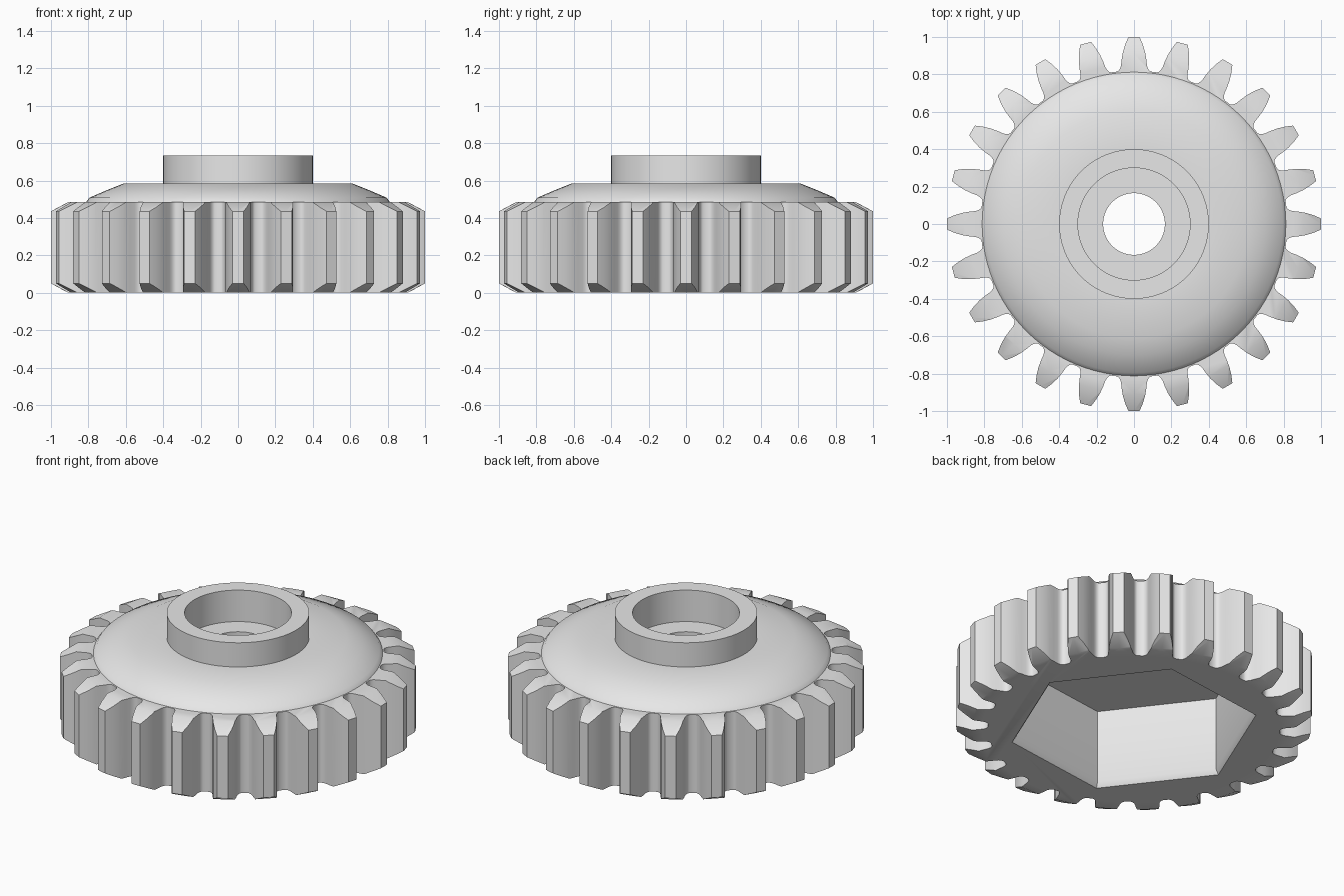
import bpy, bmesh
from math import radians, pi, sin, cos
from mathutils import Matrix, Vector

TEETH = 24
FACE_Z = 0.485          # top of the toothed ring

cube = bpy.data.objects.get("Cube")
if cube:
    bpy.data.objects.remove(cube, do_unlink=True)

grey = bpy.data.materials.new("plain_grey")
grey.use_nodes = True
grey.diffuse_color = (0.8, 0.8, 0.8, 1)
grey.node_tree.nodes["Principled BSDF"].inputs["Base Color"].default_value = (0.8, 0.8, 0.8, 1)


def make_object(name, bm):
    bmesh.ops.recalc_face_normals(bm, faces=bm.faces)
    mesh = bpy.data.meshes.new(name)
    bm.to_mesh(mesh)
    bm.free()
    mesh.materials.append(grey)
    obj = bpy.data.objects.new(name, mesh)
    bpy.context.collection.objects.link(obj)
    return obj


def loft(name, rings, caps=True, closed=False):
    """Skin a stack of equally long point rings."""
    bm = bmesh.new()
    loops = [[bm.verts.new(p) for p in ring] for ring in rings]
    pairs = list(zip(loops, loops[1:]))
    if closed:
        pairs.append((loops[-1], loops[0]))
    for a, b in pairs:
        for i in range(len(a)):
            j = (i + 1) % len(a)
            bm.faces.new((a[i], a[j], b[j], b[i]))
    if caps:
        bm.faces.new(loops[0])
        bm.faces.new(loops[-1])
    return make_object(name, bm)


def circle(r, z, n=96, start=0.0):
    return [Vector((r * cos(start + 2 * pi * i / n), r * sin(start + 2 * pi * i / n), z))
            for i in range(n)]


def boolean(obj, cutter, operation):
    mod = obj.modifiers.new(operation.lower(), "BOOLEAN")
    mod.operation = operation
    mod.solver = "EXACT"
    mod.object = cutter
    bpy.context.view_layer.objects.active = obj
    bpy.ops.object.modifier_apply(modifier=mod.name)
    bpy.data.objects.remove(cutter, do_unlink=True)


# Toothed ring: half a tooth outline, mirrored and repeated around the axis
half_tooth = [(0.03, 1.0), (0.047, 0.96), (0.059, 0.92), (0.066, 0.88),
              (0.069, 0.85), (0.073, 0.835), (0.08, 0.822), (0.09, 0.815)]
tooth = [(-x, y) for x, y in reversed(half_tooth)] + half_tooth
outline = []
for k in range(TEETH):
    turn = Matrix.Rotation(-2 * pi * k / TEETH, 3, "Z")
    outline += [turn @ Vector((x, y, 0)) for x, y in tooth]
ring = loft("toothed_ring", [[p + Vector((0, 0, z)) for p in outline] for z in (0, FACE_Z)])

# Chamfer the tooth ends with a bevelled disc
disc = loft("chamfer_disc", [circle(r, z) for r, z in (
    (0.815, -0.05), (1.01, 0.055), (1.01, FACE_Z - 0.055), (0.815, FACE_Z + 0.05))])
boolean(ring, disc, "INTERSECT")

# Hexagonal pocket with a chamfered mouth
pocket = loft("pocket_cutter", [circle(r, z, 6, radians(7.5)) for r, z in (
    (0.715, -0.02), (0.68, 0.03), (0.68, FACE_Z + 0.05))])
boolean(ring, pocket, "DIFFERENCE")

# Domed cap with bore, counterbore and raised collar
profile = [(0.165, FACE_Z), (0.165, 0.54), (0.3, 0.54), (0.3, 0.735), (0.4, 0.735),
           (0.4, 0.585), (0.61, 0.585), (0.7, 0.549), (0.795, 0.508), (0.812, FACE_Z)]
cap = loft("domed_cap_with_collar", [circle(r, z) for r, z in profile],
           caps=False, closed=True)

# Smooth the curved walls, keep the edges crisp
bpy.ops.object.select_all(action="DESELECT")
for obj in (ring, cap):
    obj.select_set(True)
    bpy.context.view_layer.objects.active = obj
bpy.ops.object.shade_smooth_by_angle(angle=radians(32))
